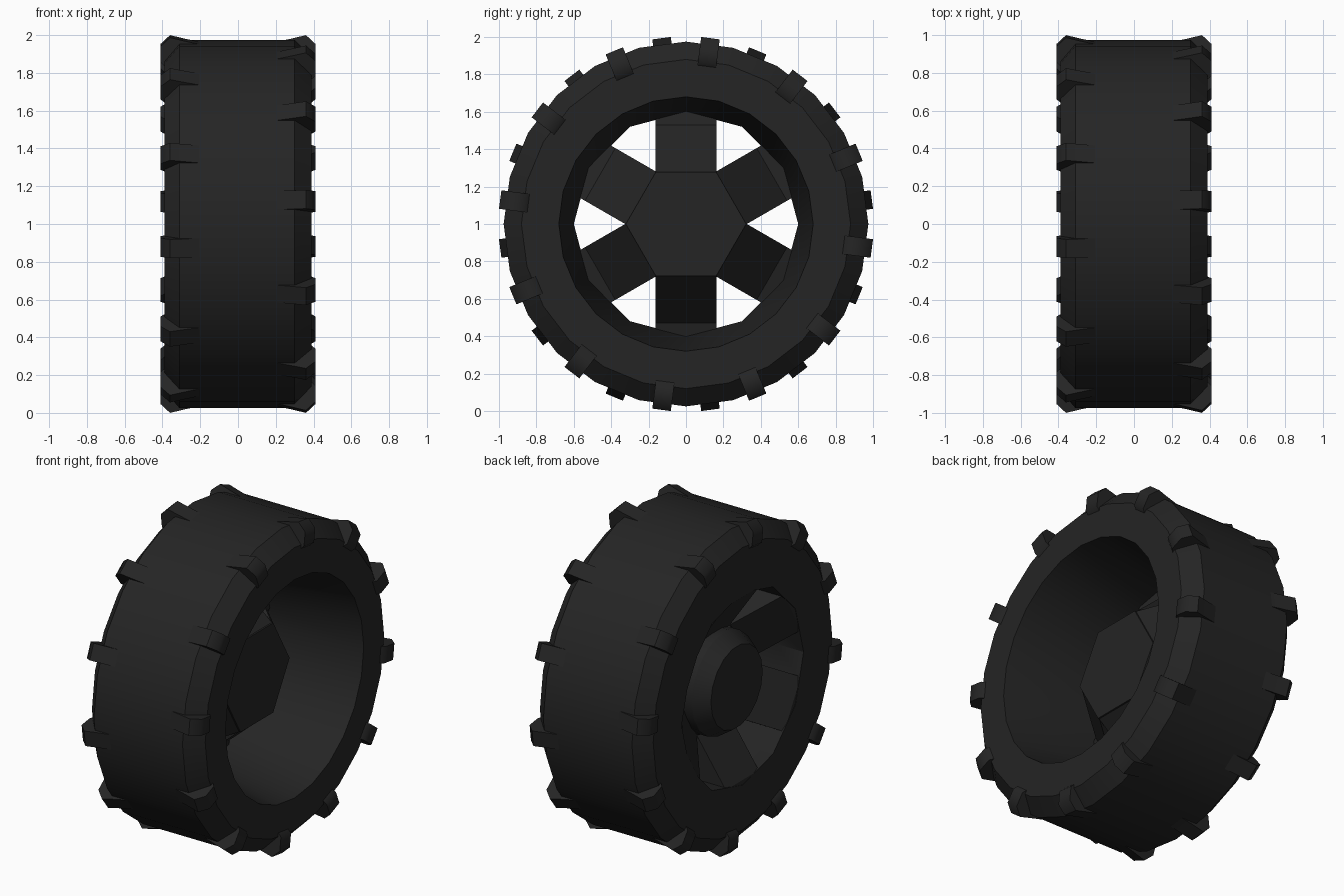
import bpy, bmesh
from math import sin, cos, pi, radians

if "Cube" in bpy.data.objects:
    bpy.data.objects.remove(bpy.data.objects["Cube"])

mat = bpy.data.materials.new("black_rubber")
mat.diffuse_color = (0.018, 0.018, 0.018, 1)
mat.use_nodes = True
mat.node_tree.nodes["Principled BSDF"].inputs["Base Color"].default_value = mat.diffuse_color
CZ = 1.0


def finish(name, bm, smooth=None):
    bmesh.ops.recalc_face_normals(bm, faces=bm.faces)
    me = bpy.data.meshes.new(name)
    bm.to_mesh(me)
    bm.free()
    ob = bpy.data.objects.new(name, me)
    bpy.context.collection.objects.link(ob)
    ob.location.z = CZ
    me.materials.append(mat)
    if smooth:
        bpy.ops.object.select_all(action='DESELECT')
        ob.select_set(True)
        bpy.context.view_layer.objects.active = ob
        bpy.ops.object.shade_smooth_by_angle(angle=radians(smooth))
    return ob


def lathe(name, prof, n, closed, smooth=None, coarse=()):
    """Revolve (x, r) points about the x axis; 'coarse' rings get half the sides."""
    bm = bmesh.new()
    rings = []
    for i, (x, r) in enumerate(prof):
        ring = []
        for k in range(n):
            a = 2 * pi * k / n
            rr = r * cos(2 * pi / n) if i in coarse and k % 2 else r
            ring.append(bm.verts.new((x, rr * cos(a), rr * sin(a))))
        rings.append(ring)
    m = len(rings)
    for i in range(m if closed else m - 1):
        p, q = rings[i], rings[(i + 1) % m]
        for k in range(n):
            bm.faces.new((p[k], p[(k + 1) % n], q[(k + 1) % n], q[k]))
    if not closed:
        bm.faces.new(rings[0])
        bm.faces.new(rings[-1])
    return finish(name, bm, smooth)


def radial_blocks(name, prof, width, angles, smooth=None):
    """Extrude an (x, r) outline across the tangent, repeated at each angle."""
    bm = bmesh.new()
    for deg in angles:
        a = radians(deg)
        sides = []
        for t in (-width / 2, width / 2):
            sides.append([bm.verts.new((x, r * cos(a) - t * sin(a), r * sin(a) + t * cos(a)))
                          for x, r in prof])
        s0, s1 = sides
        bm.faces.new(s0)
        bm.faces.new(s1[::-1])
        n = len(prof)
        for i in range(n):
            j = (i + 1) % n
            bm.faces.new((s0[i], s1[i], s1[j], s0[j]))
    return finish(name, bm, smooth)


# Tyre with chamfered shoulders and a tapering bore
lathe("tyre", [(-0.39, 0.88), (-0.31, 0.975), (0.30, 0.975), (0.39, 0.88),
               (0.39, 0.68), (-0.20, 0.60), (-0.39, 0.60)],
      24, True, 25, coarse=(5, 6))

# Shoulder lugs, staggered between the two sides
lug = [(0.20, 0.965), (0.29, 0.985), (0.36, 1.002), (0.41, 0.955),
       (0.41, 0.87), (0.38, 0.84), (0.28, 0.94)]
radial_blocks("right_lugs", lug, 0.10, [22.5 + 30 * k for k in range(12)], 50)
radial_blocks("left_lugs", [(-x, r) for x, r in lug], 0.10,
              [7.5 + 30 * k for k in range(12)], 50)

# Six slanted spokes, flush with the outer face at the rim
radial_blocks("spokes", [(0.13, 0.27), (-0.17, 0.53), (-0.19, 0.62), (-0.388, 0.62),
                         (-0.388, 0.57), (-0.18, 0.27)], 0.325, [30 + 60 * k for k in range(6)])

# Hexagonal hub core and round outer cap
lathe("hub_core", [(0.13, 0.322), (-0.20, 0.322)], 6, False)
lathe("hub_cap", [(-0.16, 0.315), (-0.26, 0.315), (-0.35, 0.255)], 18, False, 25)
